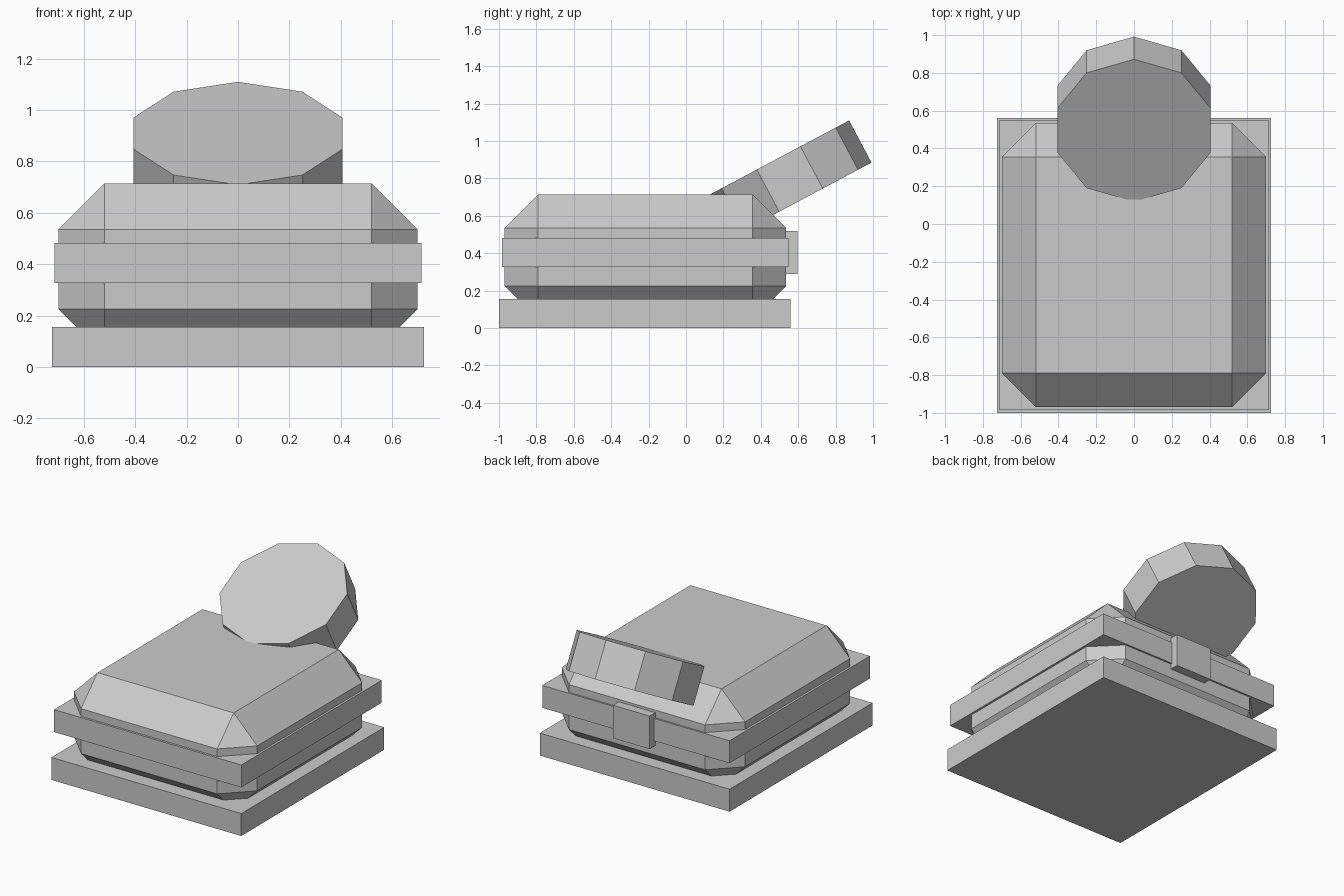
import bpy, bmesh, math
from mathutils import Matrix, Vector

if "Cube" in bpy.data.objects:
    bpy.data.objects.remove(bpy.data.objects["Cube"])

grey = bpy.data.materials.new("light_grey")
grey.diffuse_color = (0.6, 0.6, 0.6, 1)
grey.use_nodes = True
grey.node_tree.nodes["Principled BSDF"].inputs["Base Color"].default_value = grey.diffuse_color


def finish(name, bm):
    bmesh.ops.recalc_face_normals(bm, faces=bm.faces)
    mesh = bpy.data.meshes.new(name)
    bm.to_mesh(mesh)
    bm.free()
    mesh.materials.append(grey)
    ob = bpy.data.objects.new(name, mesh)
    bpy.context.collection.objects.link(ob)
    return ob


def box(name, lo, hi, chamfer=0):
    """Box between two corners, with optional single-segment chamfer."""
    lo, hi = Vector(lo), Vector(hi)
    bm = bmesh.new()
    bmesh.ops.create_cube(bm, size=1, matrix=Matrix.Translation((lo + hi) / 2)
                          @ Matrix.Diagonal((*(hi - lo), 1)))
    if chamfer:
        bmesh.ops.bevel(bm, geom=bm.edges[:], offset=chamfer, segments=1,
                        affect='EDGES', clamp_overlap=True)
    return finish(name, bm)


def tilted_disc(name, centre, radius, depth, tilt, sides):
    """Flat-sided disc with a corner pointing backwards, tipped about x."""
    bm = bmesh.new()
    ring = [bm.verts.new((radius * math.sin(2 * math.pi * i / sides),
                          radius * math.cos(2 * math.pi * i / sides),
                          -depth / 2)) for i in range(sides)]
    face = bm.faces.new(ring)
    top = bmesh.ops.extrude_face_region(bm, geom=[face], use_keep_orig=True)["geom"]
    bmesh.ops.translate(bm, vec=(0, 0, depth),
                        verts=[g for g in top if isinstance(g, bmesh.types.BMVert)])
    bmesh.ops.transform(bm, verts=bm.verts,
                        matrix=Matrix.Translation(centre) @ Matrix.Rotation(tilt, 4, 'X'))
    return finish(name, bm)


# Bottom slab, chamfered body and the band round its middle
box("base_slab", (-0.725, -1.0, 0), (0.725, 0.56, 0.155))
box("body", (-0.70, -0.97, 0.045), (0.70, 0.535, 0.715), chamfer=0.18)
box("middle_band", (-0.715, -0.985, 0.327), (0.715, 0.547, 0.482))
# Small block on the back
box("rear_latch", (-0.14, 0.50, 0.29), (0.14, 0.597, 0.518))
# Ten-sided disc leaning out of the back edge
tilted_disc("rear_disc", (0, 0.555, 0.797), 0.427, 0.255, math.radians(28), 10)
